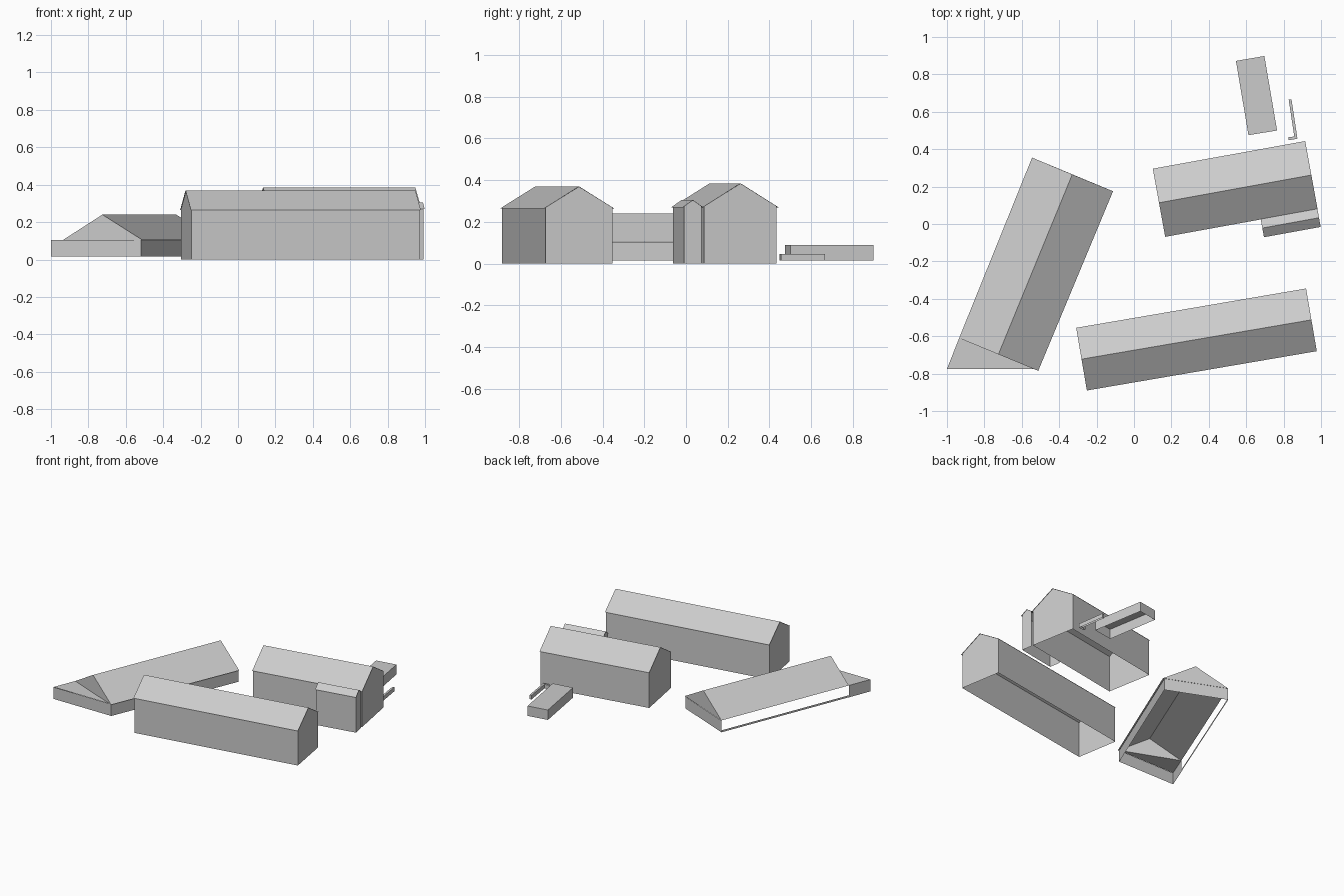
import bpy
from math import cos, sin, radians

if "Cube" in bpy.data.objects:
    bpy.data.objects.remove(bpy.data.objects["Cube"])


def mesh(name, verts, faces):
    me = bpy.data.meshes.new(name)
    me.from_pydata(verts, [], faces)
    me.update()
    ob = bpy.data.objects.new(name, me)
    bpy.context.collection.objects.link(ob)
    return ob


def block(name, outline, z0, z1):
    """Extruded outline (counter-clockwise) with a lid and an open underside."""
    n = len(outline)
    verts = [(x, y, z0) for x, y in outline] + [(x, y, z1) for x, y in outline]
    faces = [(i, (i + 1) % n, n + (i + 1) % n, n + i) for i in range(n)]
    mesh(name, verts, faces + [tuple(range(n, 2 * n))])


def house(name, centre, angle, length, width, eave, ridge, over=0.008, back=True):
    """Gabled shell, open below, under a thin two-slope roof."""
    a = radians(angle)

    def put(u, v, z):
        return (centre[0] + u * cos(a) - v * sin(a),
                centre[1] + u * sin(a) + v * cos(a), z)

    l, w = length / 2, width / 2
    # roof sheets
    mesh(name + "_roof",
         [put(u, v, z) for u in (-l, l) for v, z in ((-w, eave), (0, ridge), (w, eave))],
         [(0, 3, 4, 1), (1, 4, 5, 2)])
    # walls follow the roof slope just inside the overhang
    wi, li = w - over, l - over / 2
    top = eave + (ridge - eave) * over / w
    profile = ((-wi, 0), (-wi, top), (0, ridge - 0.001), (wi, top), (wi, 0))
    faces = [(0, 1, 2, 3, 4), (9, 8, 7, 6, 5), (0, 5, 6, 1)]
    if back:
        faces.append((3, 8, 9, 4))
    mesh(name + "_walls", [put(u, v, z) for u in (-li, li) for v, z in profile], faces)


# two gabled houses, and a narrow wing on the second
house("long_house", (0.334, -0.6175), 9.7, 1.247, 0.34, 0.265, 0.37)
house("short_house", (0.541, 0.1875), 10.3, 0.828, 0.37, 0.27, 0.385)
house("side_wing", (0.8375, 0.006), 10.3, 0.308, 0.10, 0.27, 0.305, back=False)

# low barn: roof, gable ends
LOW, EAVE, TOP = 0.015, 0.105, 0.24
nw, ne, se, sw = (-0.545, 0.355), (-0.112, 0.175), (-0.512, -0.785), (-0.935, -0.61)
rn, rs, corner = (-0.33, 0.265), (-0.725, -0.697), (-1.0, -0.775)
mesh("barn_roof",
     [(*p, EAVE) for p in (nw, ne, se, sw)] + [(*rn, TOP), (*rs, TOP)],
     [(0, 3, 5, 4), (1, 4, 5, 2), (0, 4, 1), (3, 2, 5)])

# barn walls: open west side with a low sill, flat triangular porch at the south
ne_w, se_w = (-0.122, 0.179), (-0.518, -0.775)
ring = (corner, se_w, ne_w, nw)
mesh("barn_walls", [(*p, LOW) for p in ring] + [(*p, EAVE - 0.001) for p in ring],
     [(0, 1, 5, 4), (1, 2, 6, 5), (2, 3, 7, 6)])
mesh("barn_sill", [(*nw, LOW), (*corner, LOW), (*corner, LOW + 0.015), (*nw, LOW + 0.015)],
     [(0, 1, 2, 3)])
mesh("porch_roof", [(*p, EAVE) for p in (corner, se_w, sw)], [(0, 1, 2)])
mesh("porch_side", [(*sw, LOW), (*corner, LOW), (*corner, EAVE), (*sw, EAVE)],
     [(0, 1, 2, 3)])

# flat shed and low corner wall
block("shed", [(0.545, 0.872), (0.612, 0.475), (0.765, 0.50), (0.697, 0.898)], LOW, 0.09)
block("corner_wall", [(0.827, 0.665), (0.857, 0.468), (0.824, 0.463), (0.827, 0.448),
                      (0.874, 0.456), (0.842, 0.667)], LOW, 0.046)
